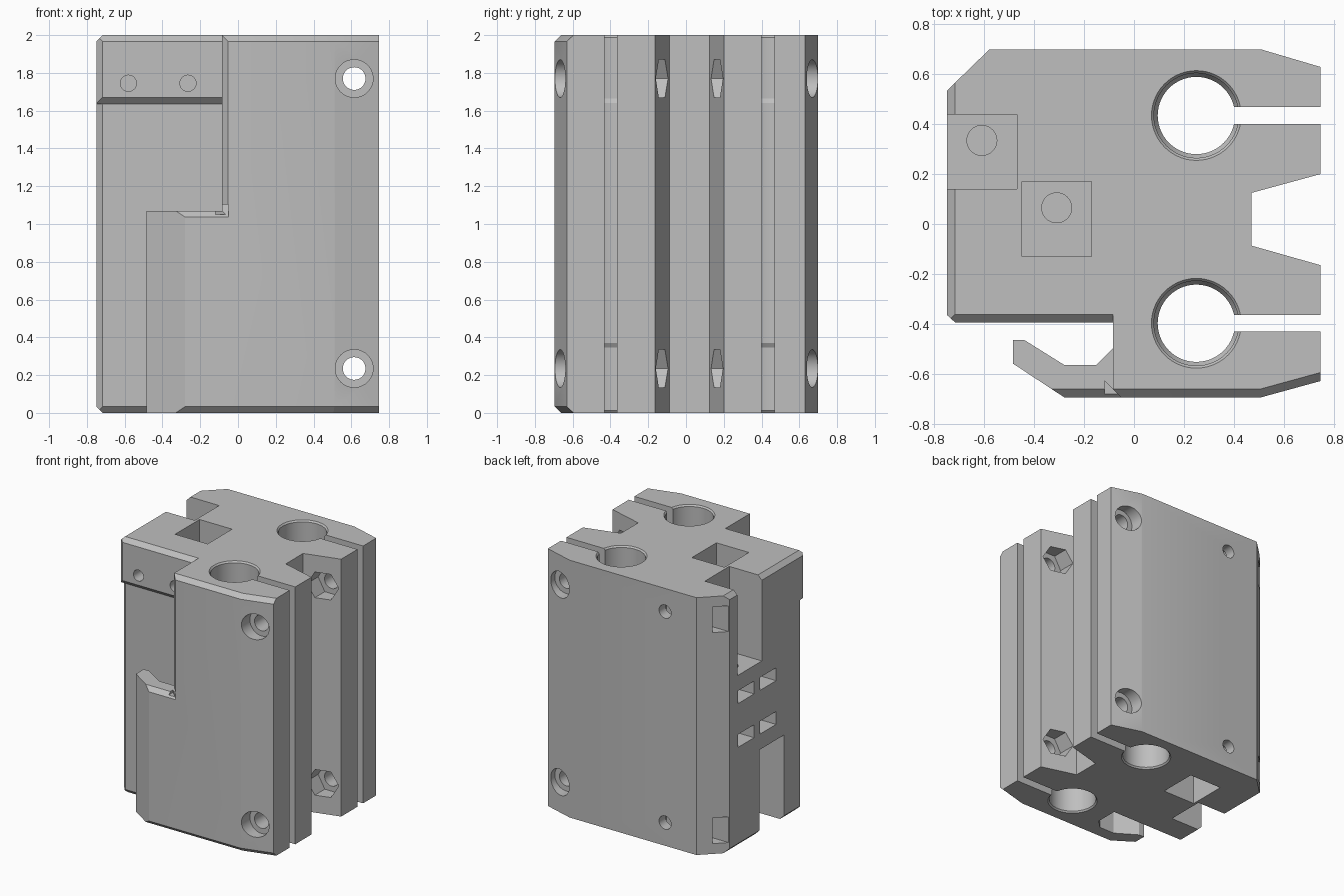
import bpy, bmesh, math
from mathutils import Vector

if "Cube" in bpy.data.objects:
    bpy.data.objects.remove(bpy.data.objects["Cube"])

C = 0.033  # chamfer size


def loft(name, rings):
    """Closed solid through matching rings of points."""
    bm = bmesh.new()
    vr = [[bm.verts.new(p) for p in ring] for ring in rings]
    n = len(vr[0])
    for a, b in zip(vr, vr[1:]):
        for i in range(n):
            j = (i + 1) % n
            bm.faces.new((a[i], a[j], b[j], b[i]))
    bm.faces.new(vr[0])
    bm.faces.new(vr[-1])
    bmesh.ops.recalc_face_normals(bm, faces=bm.faces)
    me = bpy.data.meshes.new(name)
    bm.to_mesh(me)
    bm.free()
    ob = bpy.data.objects.new(name, me)
    bpy.context.collection.objects.link(ob)
    return ob


def place(axis, a, b, h):
    return {"X": (h, a, b), "Y": (a, h, b), "Z": (a, b, h)}[axis]


def prism(name, pts, lo, hi, axis="Z"):
    return loft(name, [[place(axis, a, b, h) for a, b in pts] for h in (lo, hi)])


def circle(cx, cy, r, n=40):
    return [(cx + r * math.cos(math.tau * i / n), cy + r * math.sin(math.tau * i / n))
            for i in range(n)]


# Main block: plan outline with the hook on the front
outline = [(-0.58, 0.70), (-0.75, 0.535), (-0.75, -0.365), (-0.717, -0.395),
           (-0.085, -0.395), (-0.085, -0.5), (-0.15, -0.565), (-0.28, -0.565),
           (-0.44, -0.465), (-0.485, -0.465), (-0.485, -0.56), (-0.28, -0.695),
           (0.51, -0.695), (0.747, -0.63), (0.747, -0.165), (0.472, -0.087),
           (0.472, 0.125), (0.747, 0.20), (0.747, 0.63), (0.51, 0.70)]
body = prism("carriage_block", outline, 0, 2)


def cut(cutter):
    mod = body.modifiers.new("cut", "BOOLEAN")
    mod.operation = "DIFFERENCE"
    mod.solver = "EXACT"
    mod.object = cutter
    bpy.context.view_layer.objects.active = body
    bpy.ops.object.modifier_apply(modifier=mod.name)
    bpy.data.objects.remove(cutter)


def box(x0, x1, y0, y1, z0, z1):
    cut(prism("cutter", [(x0, y0), (x1, y0), (x1, y1), (x0, y1)], z0, z1))


def drill(axis, a, b, r, lo, hi, n=40):
    cut(prism("cutter", circle(a, b, r, n), lo, hi, axis))


def chamfer(p, q, u, v, ext=(0.1, 0.1)):
    """Bevel the edge p-q; u and v point from it into its two faces."""
    p, q, u, v = (Vector(w) for w in (p, q, u, v))
    d = (q - p).normalized()
    tri = [C * (2 * u - v), C * (2 * v - u), -C * (u + v)]
    cut(loft("cutter", [[p - d * ext[0] + t for t in tri],
                        [q + d * ext[1] + t for t in tri]]))


# Space above the hook
box(-0.6, -0.085, -0.8, -0.395, 1.07, 2.1)

# Wall set back below the upper flange
cut(prism("cutter", [(-0.46, -0.1), (-0.36, -0.1), (-0.36, 1.635),
                     (-0.395, 1.67), (-0.46, 1.67)], -0.85, -0.085, "X"))

# Chamfers along the outer edges
UP, DOWN = (0, 0, 1), (0, 0, -1)
LEFT, RIGHT, BACK = (-1, 0, 0), (1, 0, 0), (0, 1, 0)
slope = Vector((0.065, -0.237, 0)).normalized()
for z, into, x_start, y_wall in ((2, DOWN, -0.085, -0.395), (0, UP, -0.28, -0.36)):
    chamfer((x_start, -0.695, z), (0.51, -0.695, z), into, BACK)
    chamfer((0.51, -0.695, z), (0.747, -0.63, z), into,
            (-0.265, 0.964, 0))
    chamfer((-0.75, -0.365, z), (-0.75, 0.535, z), into, RIGHT)
    chamfer((-0.75, y_wall, z), (-0.085, y_wall, z), into, BACK, (0.1, 0))
chamfer((-0.28, -0.695, 1.07), (-0.05, -0.695, 1.07), DOWN, BACK, (0.1, 0))
chamfer((-0.085, -0.695, 1.05), (-0.085, -0.695, 2), RIGHT, BACK, (0, 0.1))
chamfer((-0.75, -0.36, 0), (-0.75, -0.36, 1.635), RIGHT, BACK, (0.1, 0))

# Rod bores with wider end seats, and the clamping slits
steps = [(-0.02, 0.18), (0, 0.18), (0.012, 0.17), (0.345, 0.17), (0.37, 0.155),
         (1.64, 0.155), (1.665, 0.17), (1.988, 0.17), (2, 0.18), (2.02, 0.18)]
for y in (0.435, -0.398):
    cut(loft("cutter", [[(px, py, z) for px, py in circle(0.25, y, r, 56)]
                        for z, r in steps]))
    box(0.25, 0.85, y - 0.034, y + 0.034, -0.1, 2.1)

# Clamp bolts: through holes, head recesses and hexagonal nut recesses
for z in (0.235, 1.77):
    drill("Y", 0.615, z, 0.06, -0.9, 0.9)
    for lo, hi in ((-0.9, -0.59), (0.59, 0.9)):
        drill("Y", 0.615, z, 0.1, lo, hi)
    drill("Y", 0.615, z, 0.115, -0.235, 0.02, 6)
    drill("Y", 0.615, z, 0.115, 0.02, 0.27, 6)

# Belt pockets: one open to the side and one closed at each end
OPEN, CLOSED = (-0.85, -0.47), (-0.45, -0.17)
REAR, MIDDLE = (0.14, 0.44), (-0.13, 0.17)
for xs, ys, top in ((OPEN, REAR, True), (CLOSED, MIDDLE, True),
                    (CLOSED, REAR, False), (OPEN, MIDDLE, False)):
    cx = -0.61 if xs is OPEN else -0.31
    cy = ys[1] - 0.105
    if top:
        box(*xs, *ys, 1.34, 2.1)
        drill("Z", cx, cy, 0.06, 1.05, 1.4)
        box(-0.85, cx + 0.1, cy - 0.1, cy + 0.1, 1.12, 1.22)
    else:
        box(*xs, *ys, -0.1, 0.66)
        drill("Z", cx, cy, 0.06, 0.6, 0.95)
        box(-0.85, cx + 0.1, cy - 0.1, cy + 0.1, 0.78, 0.88)

# Rear screw holes with nut slots opening on the corner
for z in (0.18, 1.82):
    drill("Y", -0.31, z, 0.052, 0.48, 0.8, 24)
    box(-0.85, -0.21, 0.54, 0.62, z - 0.1, z + 0.1)

# Small holes in the upper flange
for x in (-0.58, -0.265):
    drill("Y", x, 1.745, 0.043, -0.5, -0.2, 24)

# Colour and shading
grey = bpy.data.materials.new("plain_grey")
grey.use_nodes = True
tone = (0.52, 0.52, 0.52, 1)
grey.diffuse_color = tone
grey.node_tree.nodes["Principled BSDF"].inputs["Base Color"].default_value = tone
body.data.materials.clear()
body.data.materials.append(grey)
for f in body.data.polygons:
    f.material_index = 0
bpy.ops.object.select_all(action="DESELECT")
body.select_set(True)
bpy.context.view_layer.objects.active = body
bpy.ops.object.shade_smooth_by_angle(angle=math.radians(25))
